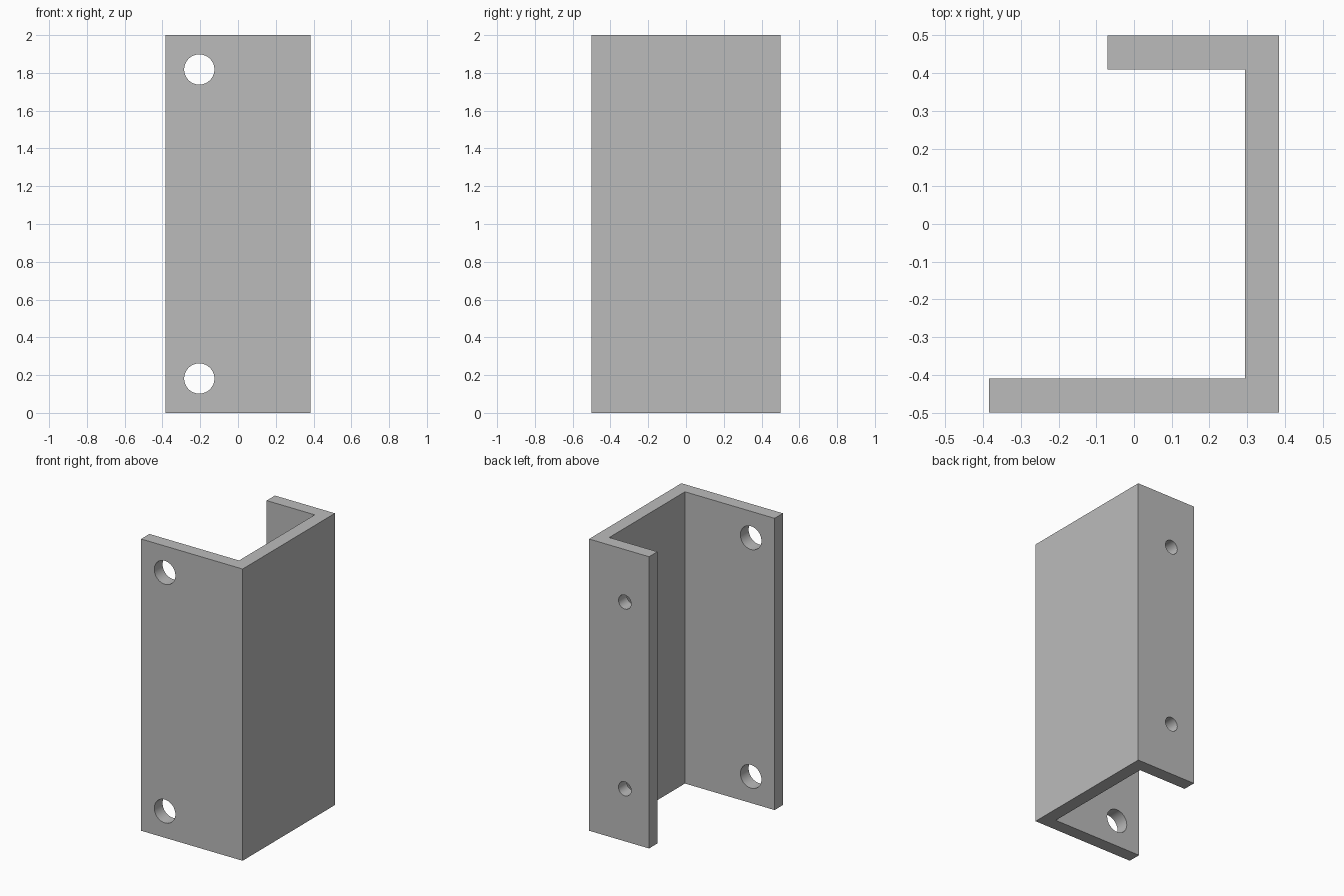
import bpy
import bmesh
import math
from mathutils import Vector

default = bpy.data.objects.get("Cube")
if default:
    bpy.data.objects.remove(default, do_unlink=True)

HEIGHT = 2.0
HALF_X, HALF_Y = 0.385, 0.5
THICK = 0.09
LIP_X = -0.07

# Plain grey metal
grey = bpy.data.materials.new("grey_metal")
grey.use_nodes = True
grey.diffuse_color = (0.5, 0.5, 0.5, 1)
grey.node_tree.nodes["Principled BSDF"].inputs["Base Color"].default_value = (0.5, 0.5, 0.5, 1)

# Channel bracket: uneven U profile extruded upwards
inner_x, inner_y = HALF_X - THICK, HALF_Y - THICK
profile = [
    (-HALF_X, -HALF_Y), (HALF_X, -HALF_Y), (HALF_X, HALF_Y), (LIP_X, HALF_Y),
    (LIP_X, inner_y), (inner_x, inner_y), (inner_x, -inner_y), (-HALF_X, -inner_y),
]
bm = bmesh.new()
base = bm.faces.new([bm.verts.new((x, y, 0)) for x, y in profile])
top = bmesh.ops.extrude_face_region(bm, geom=[base])["geom"]
bmesh.ops.translate(bm, vec=Vector((0, 0, HEIGHT)),
                    verts=[v for v in top if isinstance(v, bmesh.types.BMVert)])
bmesh.ops.recalc_face_normals(bm, faces=bm.faces)
mesh = bpy.data.meshes.new("channel_bracket")
bm.to_mesh(mesh)
bm.free()
mesh.materials.append(grey)
bracket = bpy.data.objects.new("channel_bracket", mesh)
bpy.context.collection.objects.link(bracket)


def drill(x, y, z, radius):
    """Cut a round hole along y through one flange."""
    bpy.ops.mesh.primitive_cylinder_add(vertices=48, radius=radius, depth=THICK * 2,
                                        location=(x, y, z), rotation=(math.pi / 2, 0, 0))
    cutter = bpy.context.object
    cutter.name = "hole_cutter"
    cutter.hide_render = True
    cutter.data.materials.append(grey)
    cut = bracket.modifiers.new("hole", 'BOOLEAN')
    cut.operation = 'DIFFERENCE'
    cut.solver = 'EXACT'
    cut.object = cutter
    bpy.context.view_layer.objects.active = bracket
    bpy.ops.object.modifier_apply(modifier=cut.name)
    bpy.data.objects.remove(cutter, do_unlink=True)


# Large holes in the wide front flange, small ones in the narrow back flange
flange_y = HALF_Y - THICK / 2
for side in (-1, 1):
    drill(-0.205, -flange_y, HEIGHT / 2 + side * 0.818, 0.08)
    drill(0.114, flange_y, HEIGHT / 2 + side * 0.64, 0.048)

bpy.ops.object.select_all(action='DESELECT')
bracket.select_set(True)
bpy.context.view_layer.objects.active = bracket
bpy.ops.object.shade_smooth_by_angle(angle=math.radians(30))
